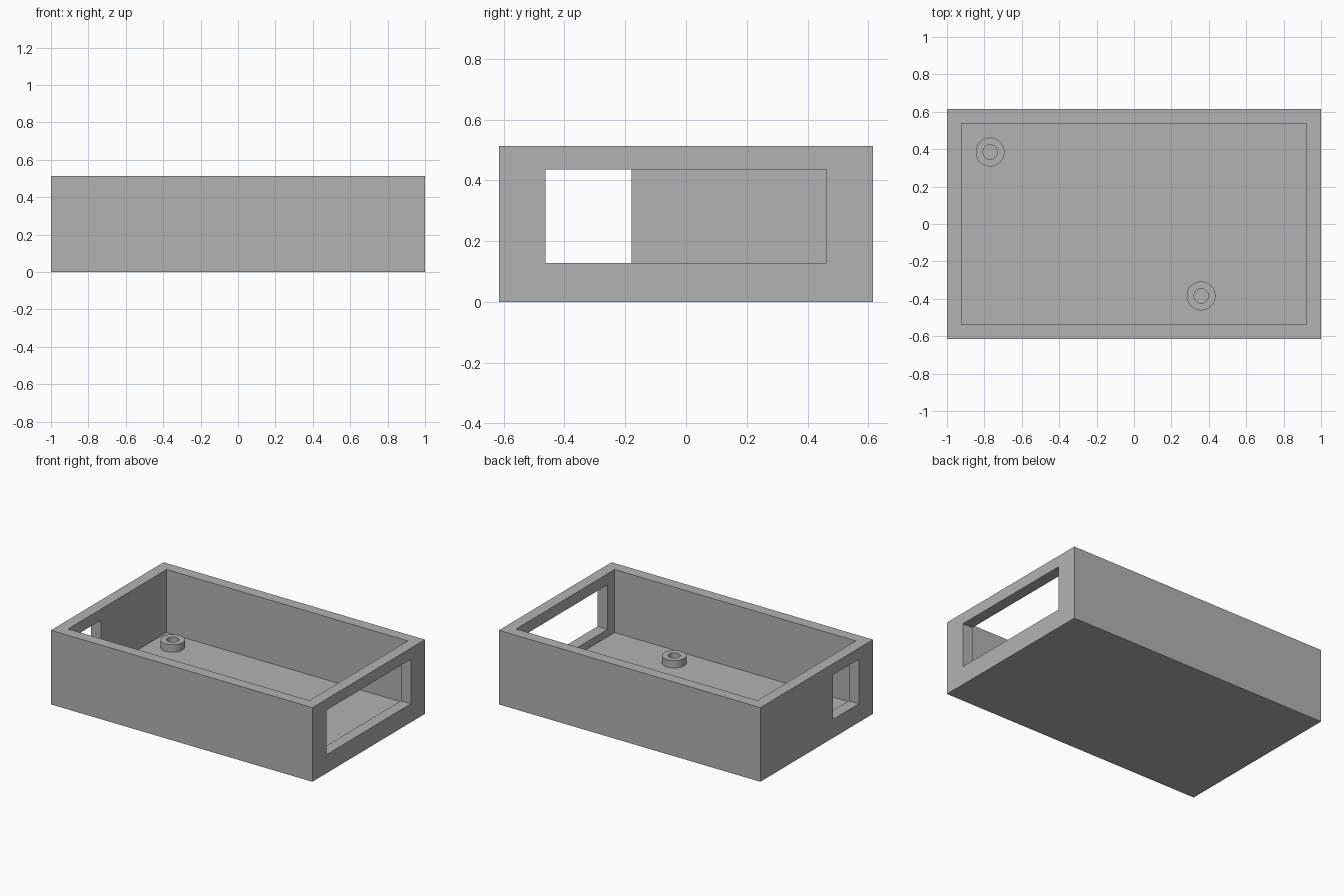
import bpy, bmesh, math

if "Cube" in bpy.data.objects:
    bpy.data.objects.remove(bpy.data.objects["Cube"], do_unlink=True)

U = 2 / 78                       # one design unit
LENGTH, WIDTH, HEIGHT, WALL = 78 * U, 48 * U, 20 * U, 3 * U
BOSS_TOP = 5 * U

grey = bpy.data.materials.new("plain grey")
grey.use_nodes = True
colour = (0.45, 0.45, 0.45, 1)
grey.diffuse_color = colour
grey.node_tree.nodes["Principled BSDF"].inputs["Base Color"].default_value = colour


def add_object(name, bm):
    bmesh.ops.recalc_face_normals(bm, faces=bm.faces)
    mesh = bpy.data.meshes.new(name)
    bm.to_mesh(mesh)
    bm.free()
    mesh.materials.append(grey)
    obj = bpy.data.objects.new(name, mesh)
    bpy.context.collection.objects.link(obj)
    return obj


def box(name, low, high):
    bm = bmesh.new()
    bmesh.ops.create_cube(bm, size=1)
    for v in bm.verts:
        v.co = [l + (c + 0.5) * (h - l) for c, l, h in zip(v.co, low, high)]
    return add_object(name, bm)


def cut(target, cutter):
    cutter.hide_render = True
    mod = target.modifiers.new("cut", "BOOLEAN")
    mod.operation, mod.solver, mod.object = "DIFFERENCE", "EXACT", cutter
    bpy.ops.object.select_all(action="DESELECT")
    bpy.context.view_layer.objects.active = target
    target.select_set(True)
    bpy.ops.object.modifier_apply(modifier=mod.name)
    bpy.data.objects.remove(cutter, do_unlink=True)


# Open tray with a cavity above the floor
x, y = LENGTH / 2, WIDTH / 2
tray = box("tray", (-x, -y, 0), (x, y, HEIGHT))
cut(tray, box("cavity_cutter", (WALL - x, WALL - y, WALL),
              (x - WALL, y - WALL, HEIGHT + WALL)))

# Wide opening in the left wall, narrow one in the right wall
low, high = BOSS_TOP, HEIGHT - WALL
cut(tray, box("left_opening_cutter", (x - 2 * WALL, -18 * U, low),
              (x + WALL, 18 * U, high)))
cut(tray, box("right_opening_cutter", (-x - WALL, -18 * U, low),
              (2 * WALL - x, -7 * U, high)))


# Hollow screw bosses on the floor
def boss(name, cx, cy):
    bm = bmesh.new()
    inner, outer = 1.5 * U, 3 * U
    profile = [(inner, WALL), (inner, BOSS_TOP), (outer, BOSS_TOP), (outer, WALL)]
    verts = [bm.verts.new((r, 0, z)) for r, z in profile]
    edges = [bm.edges.new(pair) for pair in zip(verts, verts[1:])]
    bmesh.ops.spin(bm, geom=verts + edges, cent=(0, 0, 0), axis=(0, 0, 1),
                   angle=math.tau, steps=48, use_merge=True)
    bmesh.ops.remove_doubles(bm, verts=bm.verts, dist=0.0001)
    # Close the underside so the normals face outward, then reopen it
    rims = [e for e in bm.edges if e.is_boundary]
    caps = bmesh.ops.bridge_loops(bm, edges=rims)["faces"]
    bmesh.ops.recalc_face_normals(bm, faces=bm.faces)
    bmesh.ops.delete(bm, geom=caps, context="FACES_ONLY")
    obj = add_object(name, bm)
    obj.location = (cx, cy, 0)
    bpy.ops.object.select_all(action="DESELECT")
    bpy.context.view_layer.objects.active = obj
    obj.select_set(True)
    bpy.ops.object.shade_smooth_by_angle(angle=math.radians(30))


boss("back_screw_boss", -30 * U, 15 * U)
boss("front_screw_boss", 14 * U, -15 * U)
